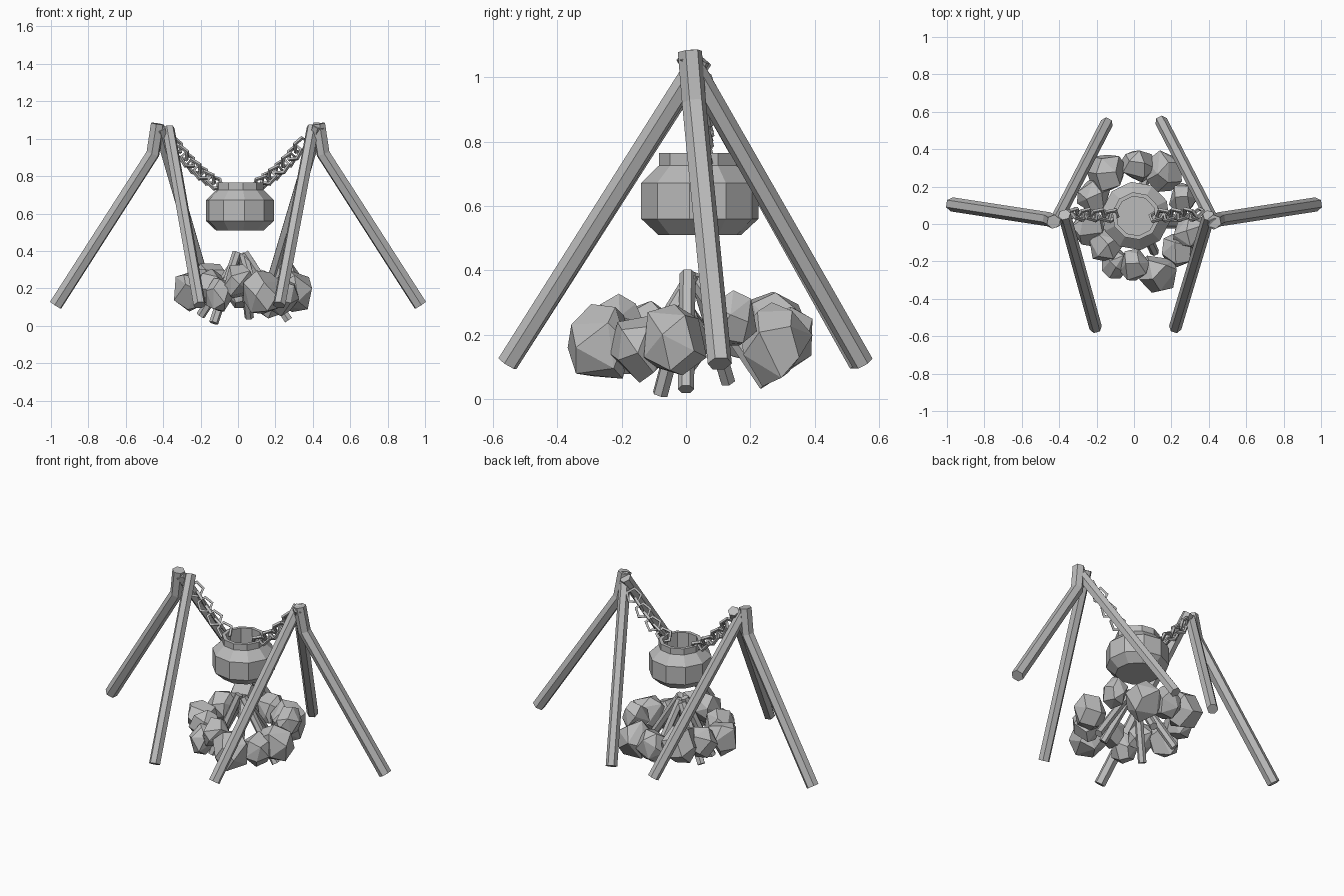
import bpy, bmesh, math, random
from mathutils import Vector, Matrix

random.seed(7)
cube = bpy.data.objects.get("Cube")
if cube:
    bpy.data.objects.remove(cube, do_unlink=True)

# Single flat grey
grey = bpy.data.materials.new("plain_grey")
grey.use_nodes = True
colour = (0.5, 0.5, 0.5, 1)
grey.diffuse_color = colour
grey.node_tree.nodes["Principled BSDF"].inputs["Base Color"].default_value = colour


def add_object(name, mesh):
    mesh.materials.clear()
    mesh.materials.append(grey)
    ob = bpy.data.objects.new(name, mesh)
    bpy.context.collection.objects.link(ob)
    return ob


def from_bmesh(name, bm):
    bmesh.ops.recalc_face_normals(bm, faces=bm.faces)
    mesh = bpy.data.meshes.new(name)
    bm.to_mesh(mesh)
    bm.free()
    return add_object(name, mesh)


def pole(name, points, radius):
    """Six-sided capped pole swept along a path."""
    curve = bpy.data.curves.new(name, "CURVE")
    curve.dimensions = "3D"
    curve.bevel_depth = radius
    curve.bevel_resolution = 1
    curve.use_fill_caps = True
    spline = curve.splines.new("POLY")
    spline.points.add(len(points) - 1)
    for p, co in zip(spline.points, points):
        p.co = (*co, 1)
    spline.use_smooth = False
    helper = bpy.data.objects.new(name + "_path", curve)
    mesh = bpy.data.meshes.new_from_object(helper)
    bpy.data.objects.remove(helper)
    return add_object(name, mesh)


# Two tripods of poles, the outer pole of each bent near its top
for side, s in (("left", 1), ("right", -1)):
    pole(side + "_outer_pole",
         [(s * 0.975, 0.105, 0.11), (s * 0.455, 0.025, 0.92), (s * 0.43, 0.012, 1.08)], 0.038)
pole("right_front_pole", [(-0.205, -0.555, 0.11), (-0.372, 0.05, 1.055)], 0.034)
pole("right_back_pole", [(-0.145, 0.54, 0.11), (-0.42, 0.01, 1.055)], 0.034)
pole("left_front_pole", [(0.22, -0.555, 0.11), (0.4, 0.045, 1.06)], 0.034)
pole("left_back_pole", [(0.145, 0.55, 0.11), (0.43, 0.0, 1.07)], 0.034)

# Cooking pot: ten-sided lathe, outside then the deep straight inside
profile = [(0.13, 0.51), (0.184, 0.56), (0.184, 0.672), (0.128, 0.726), (0.128, 0.765),
           (0.106, 0.765), (0.108, 0.56)]
sides = 10
bm = bmesh.new()
rings = []
for r, z in profile:
    angles = [math.radians(26) + math.tau * i / sides for i in range(sides)]
    rings.append([bm.verts.new((0.01 + r * math.cos(a), 0.043 + r * math.sin(a), z))
                  for a in angles])
for low, high in zip(rings, rings[1:]):
    for i in range(sides):
        j = (i + 1) % sides
        bm.faces.new((low[i], low[j], high[j], high[i]))
bm.faces.new(rings[0])
bm.faces.new(rings[-1])
from_bmesh("cooking_pot", bm)


# Chains: five-sided links, every second one turned a quarter
def add_link(bm, matrix, length=0.045, width=0.043, wire=0.011, steps=5):
    loops = []
    for i in range(steps):
        a = math.tau * i / steps
        out = Vector((math.cos(a), math.sin(a), 0))
        centre = Vector((length * out.x, width * out.y, 0))
        loops.append([bm.verts.new(matrix @ (centre + wire * (
            out * math.cos(b) + Vector((0, 0, math.sin(b))))))
            for b in (math.pi / 4 + math.pi / 2 * k for k in range(4))])
    for i in range(steps):
        for k in range(4):
            a, b, n = loops[i], loops[(i + 1) % steps], (k + 1) % 4
            bm.faces.new((a[k], b[k], b[n], a[n]))


links = 7
for side, s in (("left", 1), ("right", -1)):
    bm = bmesh.new()
    a, b, c = (Vector(p) for p in ((s * 0.335, 0.052, 0.965), (s * 0.24, 0.05, 0.835),
                                   (s * 0.125, 0.045, 0.765)))
    for i in range(links):
        t = i / (links - 1)
        at = a * (1 - t) ** 2 + b * 2 * t * (1 - t) + c * t * t
        x_axis = ((b - a) * (1 - t) + (c - b) * t).normalized()
        z_axis = x_axis.cross(Vector((0, 1, 0)))
        frame = Matrix((x_axis, (0, 1, 0), z_axis)).transposed().to_4x4()
        turn = Matrix.Rotation(math.radians(45 + 90 * (i % 2)), 4, "X")
        add_link(bm, Matrix.Translation(at) @ frame @ turn)
    from_bmesh(side + "_chain", bm)

# Ring of faceted stones: x, y, z, radius
stones = [(-0.14, 0.27, 0.22, 0.115), (0.02, 0.31, 0.19, 0.095), (0.16, 0.28, 0.17, 0.115),
          (-0.22, 0.15, 0.21, 0.095), (0.26, 0.14, 0.245, 0.085), (-0.25, -0.02, 0.19, 0.1),
          (0.3, -0.04, 0.18, 0.105), (-0.15, -0.12, 0.21, 0.09), (0.23, -0.14, 0.165, 0.095),
          (-0.1, -0.21, 0.16, 0.085), (0.0, -0.22, 0.235, 0.09), (0.13, -0.26, 0.18, 0.115)]
count = 15
for n, (x, y, z, r) in enumerate(stones, 1):
    bm = bmesh.new()
    tilt = Matrix.Rotation(random.uniform(0, math.tau), 3,
                           Vector((random.random(), random.random(), 1)))
    for i in range(count):
        h = 1 - 2 * (i + 0.5) / count
        a = i * math.pi * (3 - math.sqrt(5)) + random.uniform(-0.35, 0.35)
        w = math.sqrt(1 - h * h)
        p = tilt @ Vector((w * math.cos(a), w * math.sin(a), h))
        p *= r * random.uniform(0.93, 1.09)
        bm.verts.new((x + p.x, y + p.y, z + p.z * 1.12))
    bmesh.ops.convex_hull(bm, input=bm.verts[:])
    bmesh.ops.dissolve_limit(bm, angle_limit=math.radians(12), verts=bm.verts[:],
                             edges=bm.edges[:])
    from_bmesh("stone_%d" % n, bm)

# Firewood leaning together in the middle
firewood = [((-0.13, -0.08, 0.015), (-0.005, 0.02, 0.39)),
            ((0.27, 0.0, 0.03), (0.035, 0.005, 0.39)),
            ((0.06, 0.25, 0.045), (0.02, 0.03, 0.37)),
            ((-0.2, 0.13, 0.055), (0.0, 0.04, 0.36)),
            ((0.11, -0.15, 0.1), (0.03, 0.02, 0.38))]
for n, ends in enumerate(firewood, 1):
    pole("firewood_%d" % n, ends, 0.025)
